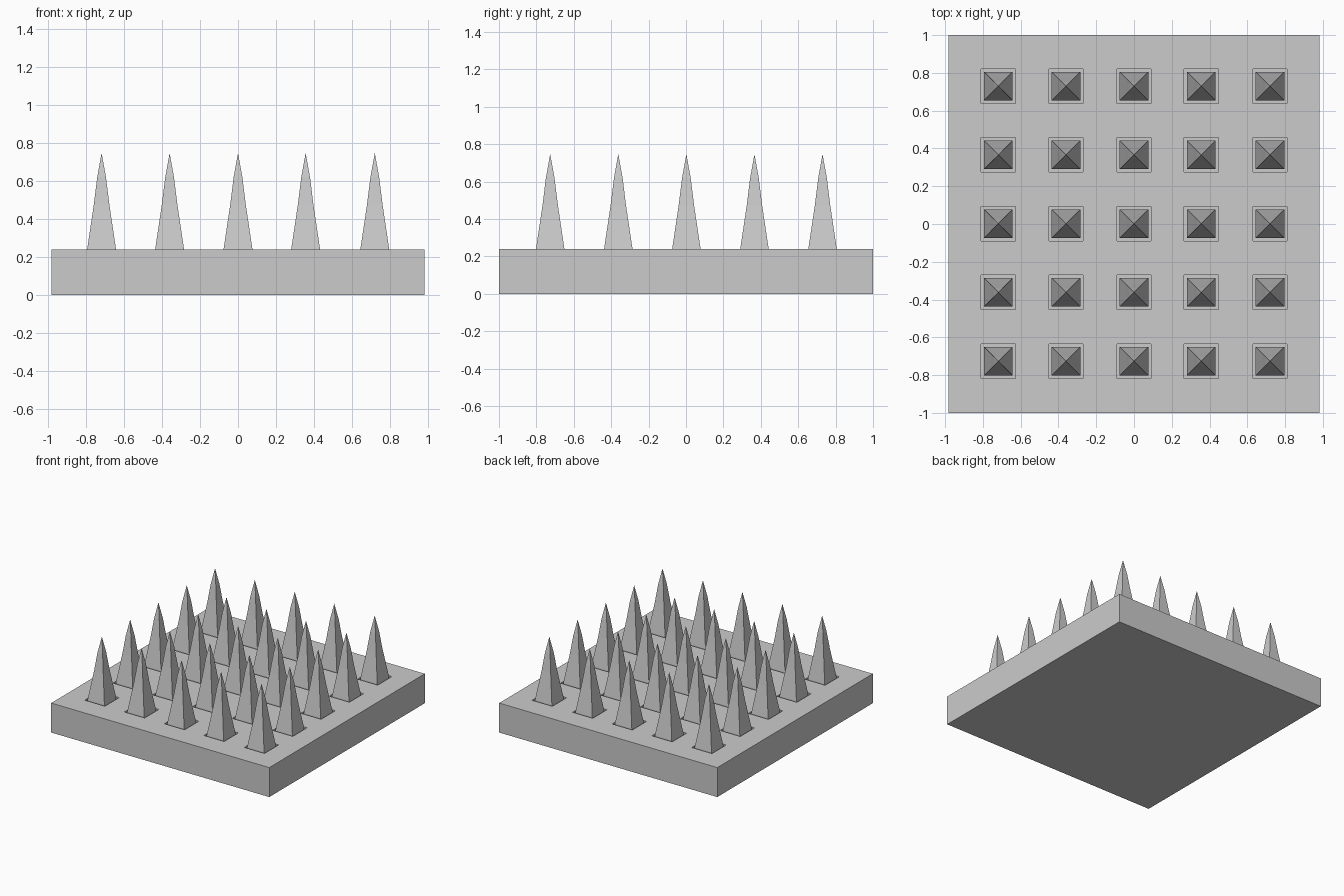
import bpy, bmesh

if "Cube" in bpy.data.objects:
    bpy.data.objects.remove(bpy.data.objects["Cube"])

XS = (-0.718, -0.36, 0.0, 0.356, 0.72)
YS = (-0.726, -0.362, 0.002, 0.366, 0.73)
TOP, FLOOR = 0.24, 0.20
# Spike outline: (half width, height)
PROFILE = [(0.076, FLOOR), (0.076, TOP), (0.041, 0.475), (0.023, 0.62)]
TIP = 0.747


def add_box(bm, x0, x1, y0, y1, z0, z1):
    corners = [(x0, y0), (x1, y0), (x1, y1), (x0, y1)]
    low = [bm.verts.new((x, y, z0)) for x, y in corners]
    high = [bm.verts.new((x, y, z1)) for x, y in corners]
    bm.faces.new(low[::-1])
    bm.faces.new(high)
    for i in range(4):
        j = (i + 1) % 4
        bm.faces.new((low[i], low[j], high[j], high[i]))


def finish(bm, name):
    bmesh.ops.recalc_face_normals(bm, faces=bm.faces)
    mesh = bpy.data.meshes.new(name)
    bm.to_mesh(mesh)
    bm.free()
    ob = bpy.data.objects.new(name, mesh)
    bpy.context.collection.objects.link(ob)
    return ob


# Base slab
bm = bmesh.new()
add_box(bm, -0.982, 0.982, -1, 1, 0, TOP)
base = finish(bm, "base_slab")

# Square sockets cut into the top
bm = bmesh.new()
for x in XS:
    for y in YS:
        add_box(bm, x - 0.091, x + 0.091, y - 0.091, y + 0.091, FLOOR, TOP + 0.1)
cutter = finish(bm, "socket_cutter")
cutter.hide_render = True
cutter.hide_viewport = False
cutter.display_type = 'WIRE'
mod = base.modifiers.new("sockets", 'BOOLEAN')
mod.operation = 'DIFFERENCE'
mod.solver = 'EXACT'
mod.object = cutter
bpy.context.view_layer.objects.active = base
bpy.ops.object.modifier_apply(modifier=mod.name)
bpy.data.objects.remove(cutter)

# Four-sided spikes sharing one mesh
bm = bmesh.new()
rings = [[bm.verts.new((sx * h, sy * h, z))
          for sx, sy in ((-1, -1), (1, -1), (1, 1), (-1, 1))] for h, z in PROFILE]
tip = bm.verts.new((0, 0, TIP))
bm.faces.new(rings[0][::-1])
for i in range(4):
    j = (i + 1) % 4
    for a, b in zip(rings, rings[1:]):
        bm.faces.new((a[i], a[j], b[j], b[i]))
    bm.faces.new((rings[-1][i], rings[-1][j], tip))
spike = finish(bm, "spike")
spots = [(x, y) for x in XS for y in YS]
spike.location = (*spots[0], 0)
for x, y in spots[1:]:
    ob = spike.copy()
    ob.location = (x, y, 0)
    bpy.context.collection.objects.link(ob)
